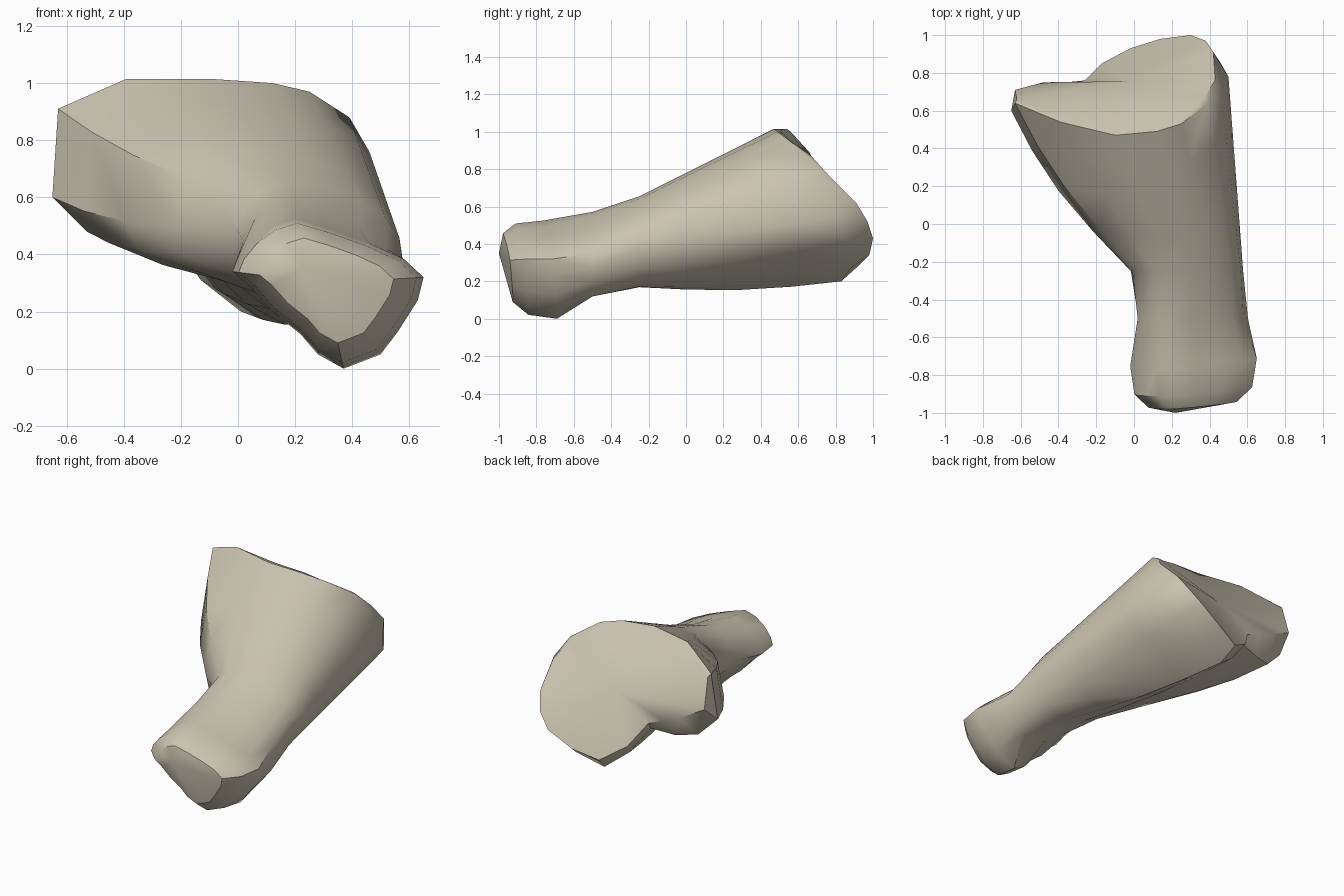
import bpy, bmesh, math
from mathutils import Vector

if "Cube" in bpy.data.objects:
    bpy.data.objects.remove(bpy.data.objects["Cube"], do_unlink=True)

# Outer edge of the wide end, clockwise from the top
rim = [Vector(p) for p in (
    (-.1, .47, 1.015), (.12, .49, 1), (.25, .53, .97), (.39, .64, .88),
    (.46, .71, .76), (.5, .78, .54), (.46, .85, .45), (.36, .9, .38),
    (.18, .88, .27), (.01, .83, .2), (-.13, .77, .31), (-.25, .72, .48),
    (-.4, .68, .46), (-.53, .63, .48), (-.65, .6, .6), (-.63, .64, .91),
    (-.39, .54, 1.015))]

# Edge of the sawn-looking cap, point for point with the rim
cap = [Vector(p) for p in (
    (-.09, .5, 1.01), (.12, .52, .99), (.24, .56, .95), (.37, .67, .87),
    (.43, .76, .77), (.42, .91, .62), (.38, .97, .52), (.3, 1, .43),
    (.14, .98, .34), (-.02, .93, .29), (-.17, .85, .39), (-.26, .76, .53),
    (-.36, .75, .57), (-.48, .75, .62), (-.63, .71, .7), (-.62, .66, .89),
    (-.38, .56, 1))]

# Front outline of the knob on the narrow end, as x and z
knob = ((.2, .525), (.32, .49), (.46, .44), (.58, .385), (.65, .32),
        (.63, .24), (.56, .13), (.5, .05), (.37, 0), (.28, .05),
        (.22, .12), (.12, .2), (.04, .29), (-.02, .34), (0, .39),
        (.05, .45), (.12, .5))
count = len(rim)


def knob_ring(y, size):
    """The knob outline shrunk about its middle, leaning with the end."""
    ring = []
    for x, z in knob:
        dx, dz = (x - .3) * size, (z - .3) * size
        ring.append(Vector((.3 + dx, y + .06 * dx - .12 * dz, .3 + dz)))
    return ring


def rounded(value, power=0.85):
    return math.copysign(abs(value) ** power, value)


def section(cx, y, cz, half_long, half_short, roll):
    """Rolled, slightly boxy oval whose points pair up with the rim."""
    roll = math.radians(roll)
    ring = []
    for k in range(count):
        angle = math.radians(100 - 360 * k / count) - roll
        u = half_long * rounded(math.cos(angle))
        v = half_short * rounded(math.sin(angle))
        ring.append(Vector((cx + u * math.cos(roll) - v * math.sin(roll), y,
                            cz + u * math.sin(roll) + v * math.cos(roll))))
    return ring


def flare(start, end, t):
    """Blend two rings; the underside sags and the side wing bulges."""
    ring = []
    swell = math.sin(math.pi * t)
    for k, (a, b) in enumerate(zip(start, end)):
        p = a.lerp(b, t)
        if 7 < k < 15:
            p.z -= 0.03 * swell
        if 11 < k < 16:
            p.x -= 0.07 * swell
        ring.append(p)
    return ring


# Knob, shaft, flared body, rim and cap in order
neck = section(.28, -.25, .41, .3, .225, -20)
rings = [knob_ring(-.955, .7), knob_ring(-.88, .93), knob_ring(-.73, 1),
         section(.31, -.5, .345, .31, .18, -28), neck]
rings += [flare(neck, rim, t) for t in (.25, .5, .75)]
rings += [rim, cap]

# Skin the rings and close both ends
bm = bmesh.new()
loops = [[bm.verts.new(p) for p in ring] for ring in rings]
for a, b in zip(loops, loops[1:]):
    for k in range(count):
        n = (k + 1) % count
        bm.faces.new((a[k], a[n], b[n], b[k]))
cap_middle = sum(cap, Vector()) / count
for loop, tip in ((loops[0], Vector((.22, -1, .35))), (loops[-1], cap_middle)):
    hub = bm.verts.new(tip)
    for k in range(count):
        bm.faces.new((loop[k], loop[(k + 1) % count], hub))
bmesh.ops.recalc_face_normals(bm, faces=bm.faces)

mesh = bpy.data.meshes.new("flared_bone")
bm.to_mesh(mesh)
bm.free()
bone = bpy.data.objects.new("flared_bone", mesh)
bpy.context.collection.objects.link(bone)

# Single beige colour
beige = bpy.data.materials.new("beige")
beige.use_nodes = True
colour = (.6, .55, .44, 1)
beige.diffuse_color = colour
for node in beige.node_tree.nodes:
    if node.type == 'BSDF_PRINCIPLED':
        node.inputs["Base Color"].default_value = colour
mesh.materials.append(beige)

bpy.ops.object.select_all(action='DESELECT')
bone.select_set(True)
bpy.context.view_layer.objects.active = bone
bpy.ops.object.shade_smooth_by_angle(angle=math.radians(35))
